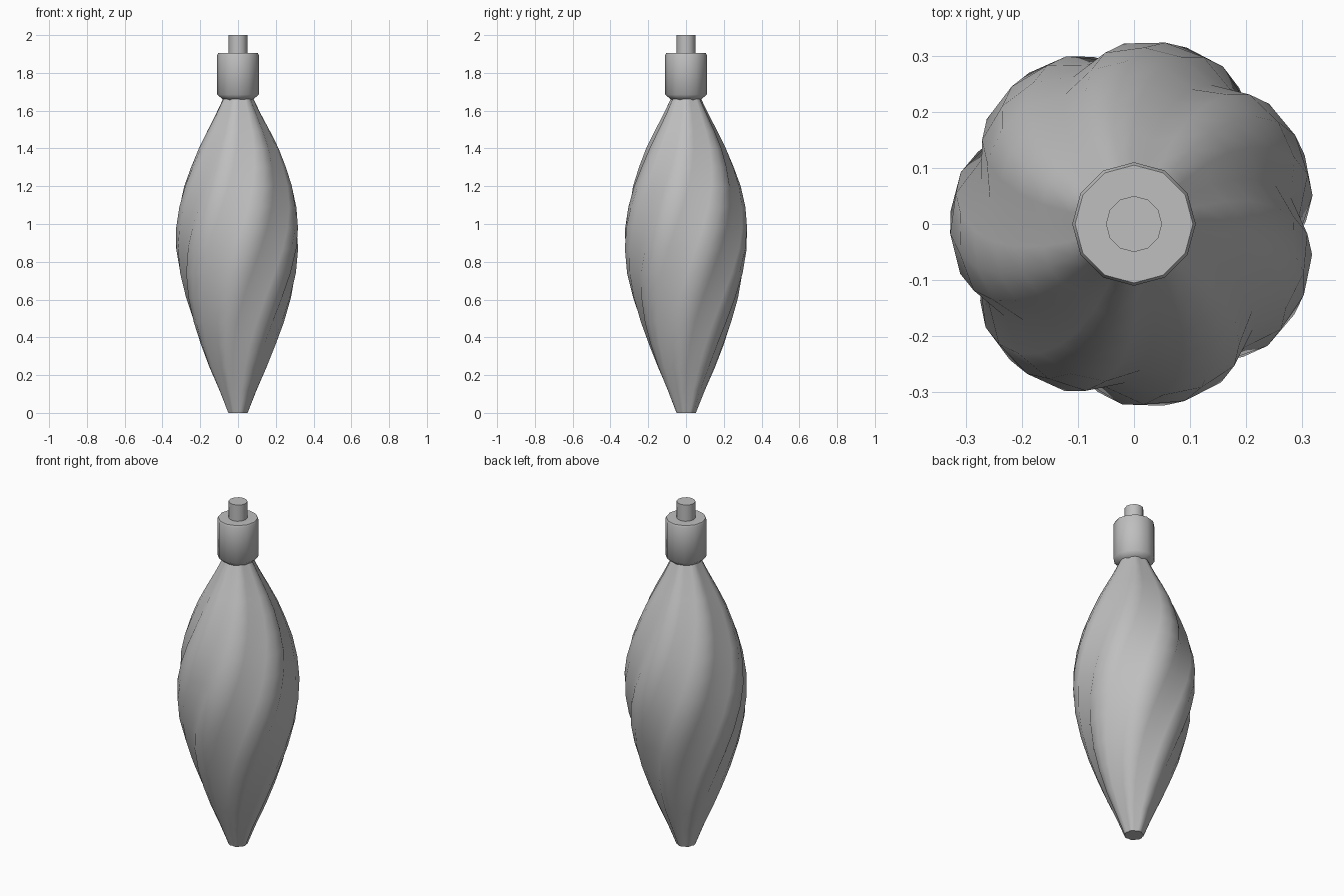
import bpy, bmesh
from math import sin, cos, pi, radians

if "Cube" in bpy.data.objects:
    bpy.data.objects.remove(bpy.data.objects["Cube"])

grey = bpy.data.materials.new("plain grey")
grey.use_nodes = True
grey.diffuse_color = (0.52, 0.52, 0.52, 1)
grey.node_tree.nodes["Principled BSDF"].inputs["Base Color"].default_value = (0.52, 0.52, 0.52, 1)

LOBES = 7


def lathe(name, profile, sides, shape=None, sharp=40):
    """Closed solid of stacked rings; shape(angle, z) gives (radius factor, turn)."""
    bm = bmesh.new()
    rings = []
    for r, z in profile:
        ring = []
        for i in range(sides):
            a = 2 * pi * i / sides
            k, turn = shape(a, z) if shape else (1, 0)
            ring.append(bm.verts.new((k * r * cos(a + turn), k * r * sin(a + turn), z)))
        rings.append(ring)
    for low, high in zip(rings, rings[1:]):
        for i in range(sides):
            j = (i + 1) % sides
            bm.faces.new((low[i], low[j], high[j], high[i]))
    bm.faces.new(rings[0][::-1])
    bm.faces.new(rings[-1])
    mesh = bpy.data.meshes.new(name)
    bm.to_mesh(mesh)
    bm.free()
    mesh.materials.append(grey)
    obj = bpy.data.objects.new(name, mesh)
    bpy.context.collection.objects.link(obj)
    bpy.ops.object.select_all(action='DESELECT')
    obj.select_set(True)
    bpy.context.view_layer.objects.active = obj
    bpy.ops.object.shade_smooth_by_angle(angle=radians(sharp))
    return obj


def swirl(a, z):
    # Broad lobes with narrow grooves, turning fastest around the middle
    groove = (0.5 + 0.5 * cos(LOBES * a)) ** 2.5
    t = min(max(z / 1.66, 0), 1)
    turn = radians(70) * (t * t * (3 - 2 * t) - 0.59)
    return 1 - 0.1 * groove, turn


# Twisted fluted body
body = [(0.052, 0), (0.1, 0.12), (0.153, 0.24), (0.2, 0.36), (0.243, 0.48),
        (0.282, 0.61), (0.312, 0.74), (0.328, 0.87), (0.328, 0.98), (0.315, 1.09),
        (0.29, 1.2), (0.255, 1.3), (0.215, 1.4), (0.17, 1.49), (0.122, 1.58), (0.078, 1.67)]
lathe("twisted_body", body, LOBES * 4, swirl, 60)

# Cap with chamfered rims, and the stem on top of it
lathe("cap", [(0.075, 1.655), (0.11, 1.685), (0.11, 1.895), (0.105, 1.905)], 12, sharp=50)
lathe("stem", [(0.05, 1.89), (0.05, 2.0)], 12)
